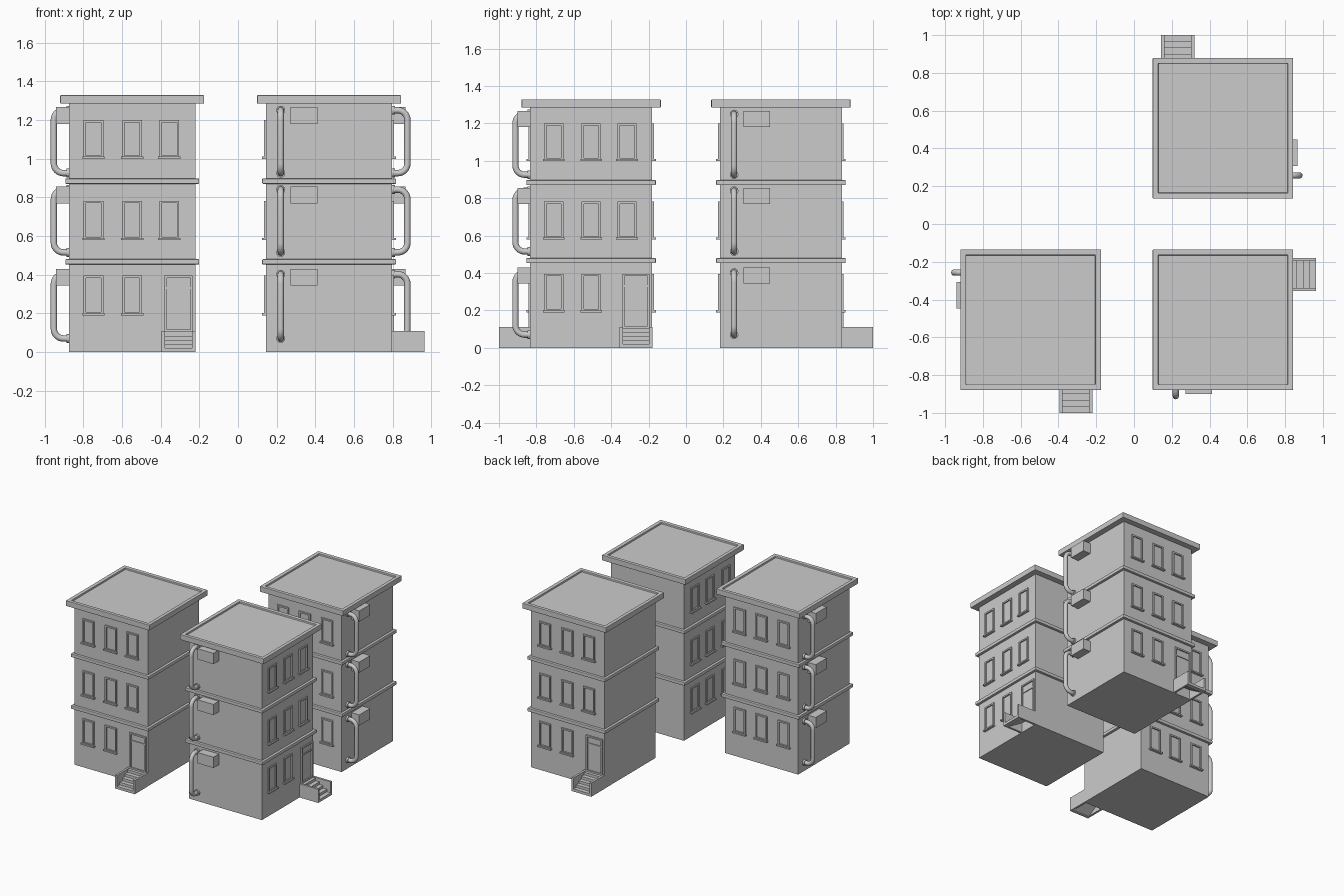
import bpy, bmesh, math
from mathutils import Matrix, Vector

if "Cube" in bpy.data.objects:
    bpy.data.objects.remove(bpy.data.objects["Cube"])

H = 0.326                      # half width of the walls
parts = []                     # (name, data, bevel width) shared by the buildings


def box(bm, lo, hi):
    lo, hi = Vector(lo), Vector(hi)
    m = Matrix.Translation((lo + hi) / 2) @ Matrix.Diagonal((*(hi - lo), 1))
    return bmesh.ops.create_cube(bm, size=1, matrix=m)


def add(name, bm, bevel=0):
    me = bpy.data.meshes.new(name)
    bmesh.ops.recalc_face_normals(bm, faces=bm.faces)
    bm.to_mesh(me)
    bm.free()
    parts.append((name, me, bevel))


def ring(bm, x, w, z0, z1, side, t=0.012, out=0.01):
    """Rectangular frame on the front (side=-1) or back (side=1) wall."""
    ys = sorted((side * (H - 0.004), side * (H + out)))
    for x0, x1, a, b in ((x - w, x - w + t, z0, z1), (x + w - t, x + w, z0, z1),
                         (x - w + t, x + w - t, z1 - t, z1), (x - w + t, x + w - t, z0, z0 + t)):
        box(bm, (x0, ys[0], a), (x1, ys[1], b))


# walls
bm = bmesh.new()
box(bm, (-H, -H, 0), (H, H, 1.29))
add("walls", bm)

# floor bands
bm = bmesh.new()
for z0, z1 in ((0.453, 0.48), (0.87, 0.897)):
    box(bm, (-0.346, -0.346, z0), (0.346, 0.346, z1))
add("floor_bands", bm, 0.004)

# roof slab with sunken middle
bm = bmesh.new()
box(bm, (-0.372, -0.372, 1.284), (0.372, 0.372, 1.328))
top = max(bm.faces, key=lambda f: f.calc_center_median().z)
bmesh.ops.inset_region(bm, faces=[top], thickness=0.042)
bmesh.ops.translate(bm, verts=top.verts, vec=(0, 0, -0.001))
ext = bmesh.ops.extrude_discrete_faces(bm, faces=[top])["faces"][0]
bmesh.ops.translate(bm, verts=ext.verts, vec=(0, 0, -0.014))
add("roof", bm, 0.003)

# windows and sills, front and back
frames, sills = bmesh.new(), bmesh.new()
for side in (-1, 1):
    for z0, z1 in ((0.195, 0.395), (0.584, 0.782), (1.004, 1.2)):
        for x in (-0.2, 0, 0.192):
            if side == -1 and z0 < 0.3 and x > 0.1:
                continue               # the door takes this place
            ring(frames, x, 0.051, z0, z1, side)
            ys = sorted((side * (H - 0.004), side * (H + 0.021)))
            box(sills, (x - 0.058, ys[0], z0 - 0.005), (x + 0.058, ys[1], z0 + 0.006))
add("window_frames", frames)
add("window_sills", sills)

# door frame with transom bar
bm = bmesh.new()
ring(bm, 0.24, 0.073, 0.105, 0.395, -1)
box(bm, (0.179, -H - 0.006, 0.325), (0.301, -H + 0.004, 0.335))
add("door_frame", bm)

# entrance steps between two cheek walls
bm = bmesh.new()
Y0, N = -0.493, 5
for x0, x1 in ((0.152, 0.169), (0.31, 0.327)):
    box(bm, (x0, Y0, 0), (x1, -H + 0.002, 0.11))
d, h = (-H - Y0) / N, 0.105 / N
prof = []
for i in range(N):
    prof += [(Y0 + i * d, i * h), (Y0 + i * d, (i + 1) * h)]
prof += [(-H, N * h), (-H, N * h - 0.025), (Y0 + d, 0)]
f = bm.faces.new([bm.verts.new((0.169, y, z)) for y, z in prof])
ext = bmesh.ops.extrude_face_region(bm, geom=[f])["geom"]
bmesh.ops.translate(bm, verts=[v for v in ext if isinstance(v, bmesh.types.BMVert)], vec=(0.141, 0, 0))
add("entrance_steps", bm)

# wall boxes on the left side
bm = bmesh.new()
for z0, z1 in ((0.343, 0.43), (0.769, 0.855), (1.18, 1.267)):
    box(bm, (-0.394, 0.059, z0), (-H + 0.002, 0.199, z1))
add("wall_units", bm)

# bent pipes and their wall collars
cu = bpy.data.curves.new("pipes", 'CURVE')
cu.dimensions = '3D'
cu.bevel_depth, cu.bevel_resolution = 0.0165, 4
collars = bmesh.new()
R, X, Y = 0.05, -0.405, 0.25
for zb, zt in ((0.07, 0.402), (0.515, 0.84), (0.925, 1.25)):
    pts = [(-H + 0.005, zt)]
    for cz, a0 in ((zt - R, 90), (zb + R, 180)):
        for k in range(9):
            a = math.radians(a0 + k * 90 / 8)
            pts.append((X + R + R * math.cos(a), cz + R * math.sin(a)))
    pts.append((-H + 0.005, zb))
    sp = cu.splines.new('POLY')
    sp.points.add(len(pts) - 1)
    for p, (x, z) in zip(sp.points, pts):
        p.co = (x, Y, z, 1)
    for z in (zb, zt):
        m = Matrix.Translation((-H - 0.006, Y, z)) @ Matrix.Rotation(math.pi / 2, 4, 'Y')
        bmesh.ops.create_cone(collars, cap_ends=True, segments=20, radius1=0.023,
                              radius2=0.023, depth=0.016, matrix=m)
parts.append(("pipes", cu, 0))
add("pipe_collars", collars)

# three buildings, each turned a further quarter
for tag, pos, deg in (("front_left", (-0.547, -0.507, 0), 0),
                      ("front_right", (0.471, -0.507, 0), 90),
                      ("back_right", (0.471, 0.507, 0), 180)):
    for name, data, bevel in parts:
        ob = bpy.data.objects.new(f"{tag}_{name}", data)
        bpy.context.collection.objects.link(ob)
        ob.location = pos
        ob.rotation_euler.z = math.radians(deg)
        if bevel:
            mod = ob.modifiers.new("bevel", 'BEVEL')
            mod.width, mod.segments = bevel, 2
